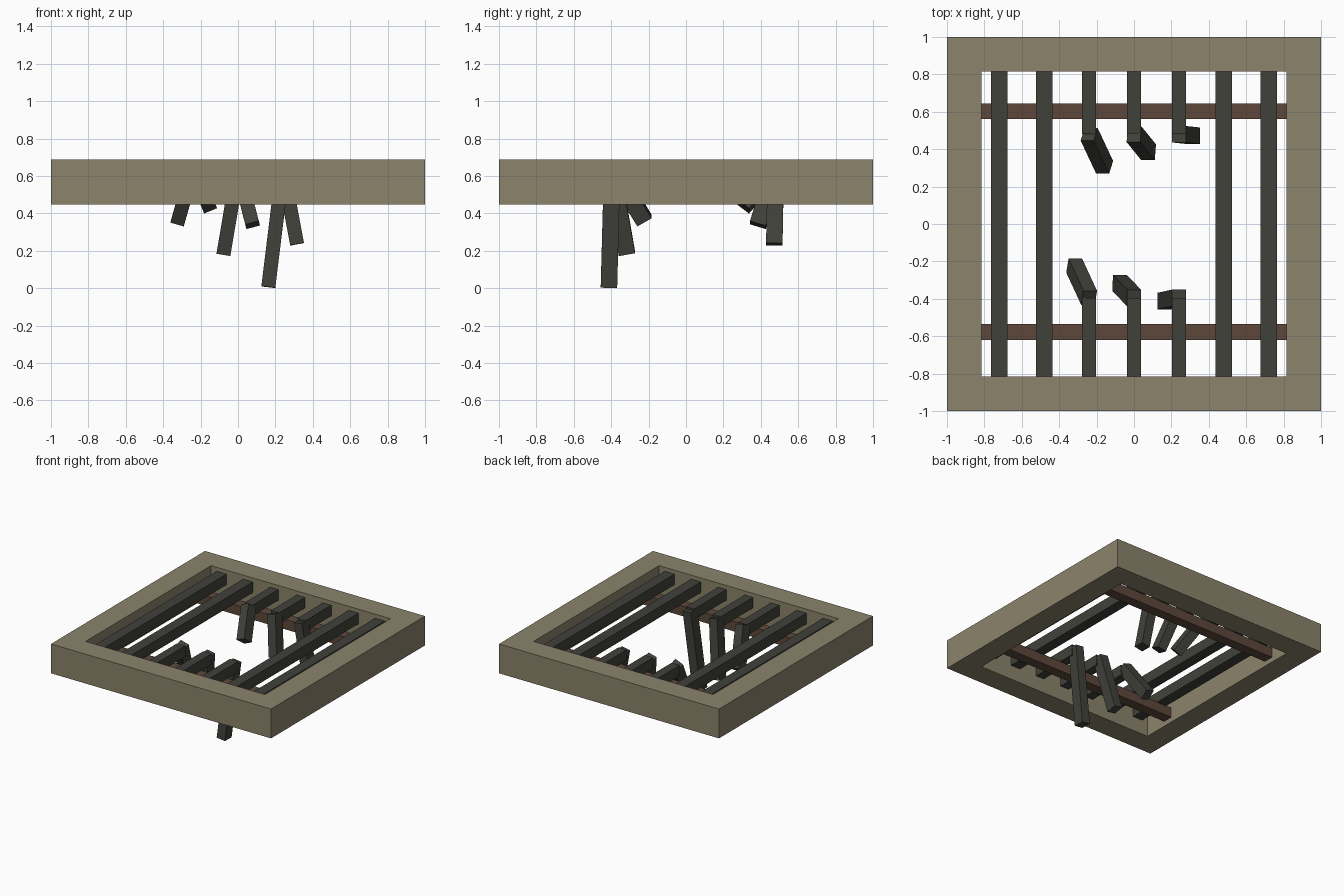
import bpy
import bmesh
from mathutils import Matrix, Vector

cube = bpy.data.objects.get("Cube")
if cube:
    bpy.data.objects.remove(cube, do_unlink=True)


def material(name, rgb):
    mat = bpy.data.materials.new(name)
    mat.use_nodes = True
    colour = (*rgb, 1)
    mat.diffuse_color = colour
    mat.node_tree.nodes["Principled BSDF"].inputs["Base Color"].default_value = colour
    return mat


STONE = material("stone", (0.26, 0.227, 0.148))
IRON = material("dark iron", (0.052, 0.053, 0.043))
RUST = material("rusty iron", (0.11, 0.064, 0.043))


def finish(bm, name, mat):
    bmesh.ops.recalc_face_normals(bm, faces=bm.faces)
    mesh = bpy.data.meshes.new(name)
    bm.to_mesh(mesh)
    bm.free()
    mesh.materials.append(mat)
    obj = bpy.data.objects.new(name, mesh)
    bpy.context.collection.objects.link(obj)
    return obj


def box(name, low, high, mat):
    low, high = Vector(low), Vector(high)
    bm = bmesh.new()
    bmesh.ops.create_cube(bm, size=1)
    bmesh.ops.scale(bm, vec=high - low, verts=bm.verts)
    bmesh.ops.translate(bm, vec=(low + high) / 2, verts=bm.verts)
    return finish(bm, name, mat)


def bent_piece(name, start, end, mat):
    """Rectangular bar from start to end, its width kept level with y."""
    start, end = Vector(start), Vector(end)
    up = (start - end).normalized()
    side = Vector((0, 1, 0)).cross(up).normalized()
    depth = up.cross(side)
    bm = bmesh.new()
    bmesh.ops.create_cube(bm, size=1)
    bmesh.ops.scale(bm, vec=(NARROW, THICK, (start - end).length), verts=bm.verts)
    turn = Matrix((side, depth, up)).transposed().to_4x4()
    bm.transform(Matrix.Translation((start + end) / 2) @ turn)
    return finish(bm, name, mat)


BOTTOM, TOP = 0.447, 0.688
INNER = 0.815
THICK, NARROW = 0.088, 0.075
BAR_LOW, BAR_HIGH = 0.567, 0.655

# Square stone frame: outer and inner walls joined by top and bottom rings
bm = bmesh.new()
corners = [(-1, -1), (1, -1), (1, 1), (-1, 1)]
rings = [[bm.verts.new((x * size, y * size, z)) for x, y in corners]
         for size, z in ((1, BOTTOM), (1, TOP), (INNER, TOP), (INNER, BOTTOM))]
for r, ring in enumerate(rings):
    following = rings[(r + 1) % 4]
    for i in range(4):
        j = (i + 1) % 4
        bm.faces.new((ring[i], ring[j], following[j], following[i]))
finish(bm, "stone_frame", STONE)

# Rusty cross bars under the grate
for name, y in (("front_cross_bar", -0.577), ("back_cross_bar", 0.603)):
    box(name, (-INNER, y - 0.042, 0.489), (INNER, y + 0.042, BAR_LOW + 0.003), RUST)

# Whole bars on each side
for i, x in enumerate((-0.72, -0.48, 0.48, 0.72)):
    box(f"whole_bar_{i + 1}", (x - THICK / 2, -INNER, BAR_LOW),
        (x + THICK / 2, INNER, BAR_HIGH), IRON)

# Broken bars: a level stub and a bent piece hanging from its end
BREAKS = {
    "front": (-1, -0.395, {-0.24: (-0.32, -0.222, 0.362),
                           0: (-0.077, -0.316, 0.185),
                           0.24: (0.162, -0.412, 0.006)}),
    "back": (1, 0.48, {-0.24: (-0.157, 0.303, 0.439),
                       0: (0.078, 0.384, 0.338),
                       0.24: (0.316, 0.472, 0.235)}),
}
for where, (sign, break_y, ends) in BREAKS.items():
    for i, (x, end) in enumerate(ends.items()):
        near, far = sorted((break_y, sign * INNER))
        box(f"{where}_stub_{i + 1}", (x - NARROW / 2, near, BAR_LOW),
            (x + NARROW / 2, far, BAR_HIGH), IRON)
        bent_piece(f"{where}_bent_piece_{i + 1}",
                   (x, break_y, BAR_HIGH - 0.015), end, IRON)
